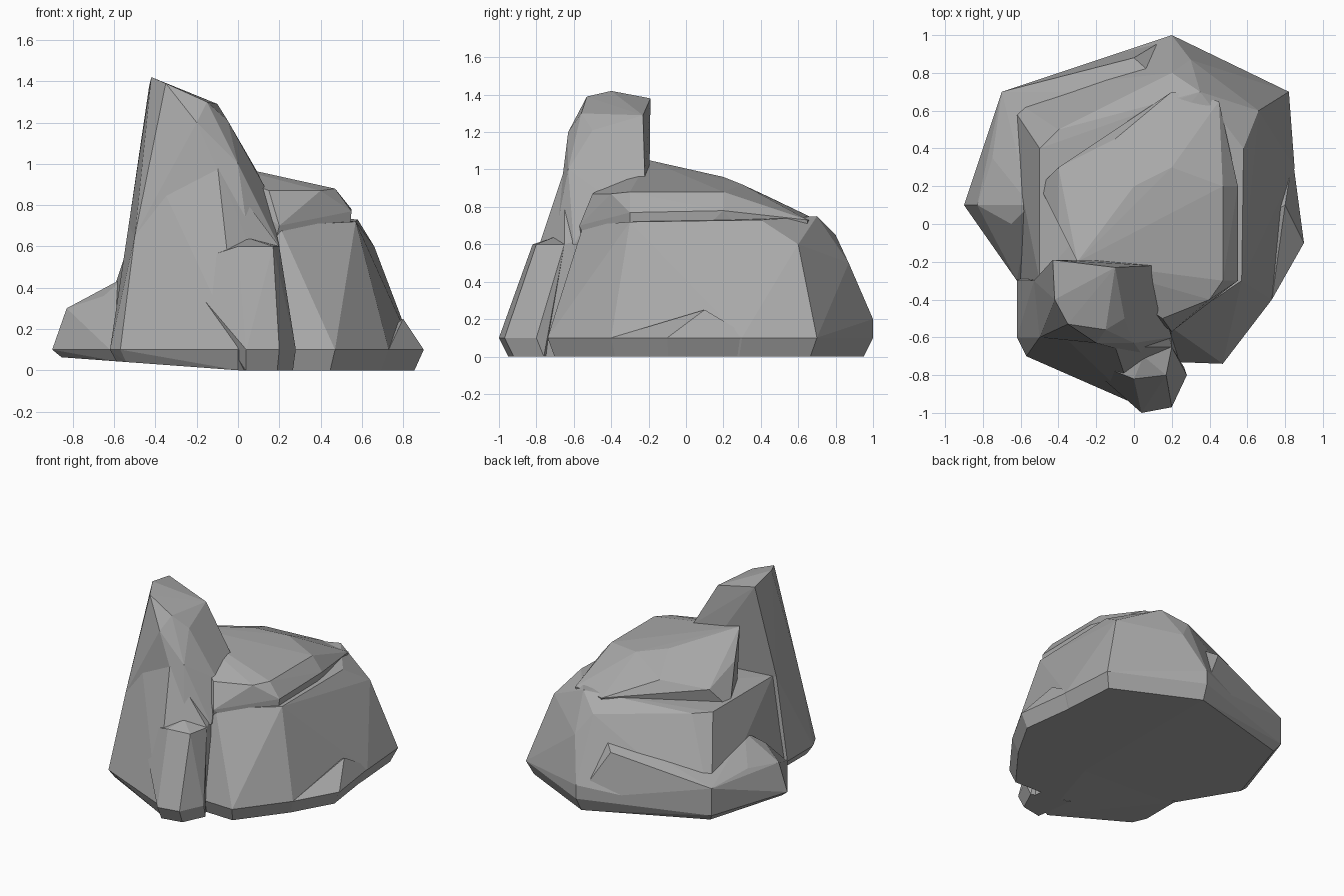
import bpy
import bmesh

if "Cube" in bpy.data.objects:
    bpy.data.objects.remove(bpy.data.objects["Cube"], do_unlink=True)

GREY = (.4, .4, .4, 1)
RIM_HEIGHT = .1
FOOT_INSET = .95
FOOT_TILT = .07

stone = bpy.data.materials.new("grey_stone")
stone.use_nodes = True
stone.diffuse_color = GREY
shader = stone.node_tree.nodes["Principled BSDF"]
shader.inputs["Base Color"].default_value = GREY


def boulder(name, outline, corners):
    """Make a faceted chunk: an undercut ground outline rising to its corners."""
    bm = bmesh.new()
    for x, y in outline:
        lift = max(0, -x * FOOT_TILT)
        bm.verts.new((x, y, RIM_HEIGHT))
        bm.verts.new((x * FOOT_INSET, y * FOOT_INSET, lift))
    for corner in corners:
        bm.verts.new(corner)
    hull = bmesh.ops.convex_hull(bm, input=bm.verts[:])
    spare = {item for item in hull["geom_interior"] + hull["geom_unused"]
             if isinstance(item, bmesh.types.BMVert)}
    bmesh.ops.delete(bm, geom=list(spare), context="VERTS")
    bmesh.ops.recalc_face_normals(bm, faces=bm.faces[:])
    mesh = bpy.data.meshes.new(name)
    bm.to_mesh(mesh)
    bm.free()
    mesh.materials.append(stone)
    chunk = bpy.data.objects.new(name, mesh)
    bpy.context.collection.objects.link(chunk)
    return chunk


def merge(target, chunk):
    """Fuse a chunk into the target and remove the separate copy."""
    modifier = target.modifiers.new("merge", "BOOLEAN")
    modifier.operation = "UNION"
    modifier.solver = "EXACT"
    modifier.object = chunk
    bpy.context.view_layer.objects.active = target
    bpy.ops.object.modifier_apply(modifier=modifier.name)
    bpy.data.objects.remove(chunk, do_unlink=True)


# Broad main mass, from the foot up to the shoulders
rock = boulder(
    "rock",
    outline=[(.2, 1), (.4, .9), (.65, .75), (.82, .7), (.85, .3),
             (.73, -.4), (.47, -.74), (.2, -.73), (-.6, -.3), (-.7, .7)],
    corners=[(.2, 1, .2), (.3, .87, .5), (.2, .8, .65),
             (.35, .7, .75), (.66, .6, .6), (.58, .4, .73), (.57, -.3, .72),
             (.2, -.55, .7), (-.5, .4, .7), (-.4, .5, .7), (-.5, -.3, .7)])

# Raised crown behind the pinnacle, sunk deep into the main mass
crown = boulder(
    "crown",
    outline=[],
    corners=[(-.4, 0, .9), (-.4, .3, .8), (-.1, .45, .85), (.2, .3, .92),
             (0, .2, .96), (-.3, -.2, 1.05), (.1, -.2, .95), (.47, .2, .88),
             (.47, -.3, .88), (.4, -.4, .87), (.15, -.5, .87), (.55, -.3, .77),
             (.2, -.57, .7), (.2, .7, .73), (.45, .65, .73), (.55, .2, .78),
             (-.5, .2, .65), (.5, -.3, .3), (.1, -.5, .3), (.4, .6, .3),
             (-.4, 0, .3)])

# Tall pinnacle with a steep back and a slanted top
pinnacle = boulder(
    "pinnacle",
    outline=[],
    corners=[(-.43, -.19, 1.38), (-.42, -.4, 1.42), (-.35, -.53, 1.39),
             (-.15, -.56, 1.3), (-.1, -.23, 1.29), (-.05, -.5, 1.21),
             (.1, -.22, .95), (.14, -.45, .87), (0, -.63, 1), (-.2, -.63, 1.2),
             (-.46, -.42, 1.1), (-.42, -.55, 1), (-.53, -.3, .7),
             (-.5, -.6, .65), (.05, -.7, .64), (.2, -.6, .6), (.1, -.2, .6)])

# Splayed foot below the pinnacle
foot = boulder(
    "foot",
    outline=[(-.57, -.7), (-.62, -.6), (-.62, -.3), (0, -.95),
             (.25, -.82), (.2, -.3)],
    corners=[(-.5, -.6, .65), (-.53, -.3, .7), (-.42, -.55, 1), (-.1, -.65, 1),
             (.05, -.7, .64), (.2, -.65, .6), (.1, -.3, .7)])

# Narrow buttress at the front
buttress = boulder(
    "buttress",
    outline=[(.04, -1), (.2, -.97), (.28, -.8), (0, -.7)],
    corners=[(0, -.82, .6), (.17, -.8, .6), (.05, -.7, .64), (.2, -.65, .6),
             (-.3, -.7, .5)])

# Low ledge along the right flank, running round to the back
ledge = boulder(
    "ledge",
    outline=[(-.9, .1), (-.8, .3), (-.7, .7), (-.7, -.15), (-.62, -.3),
             (.2, 1)],
    corners=[(-.83, .1, .3), (-.65, 0, .36), (-.55, .1, .45), (-.7, .7, .3),
             (-.75, .35, .33), (0, .88, .45), (.2, .7, .55)])

# Pointed spur on the left flank
spur = boulder(
    "spur",
    outline=[(.9, -.1), (.84, -.2), (.73, -.4), (.84, .35), (.6, 0)],
    corners=[(.8, .1, .25)])

for chunk in (crown, foot, pinnacle, buttress, ledge, spur):
    merge(rock, chunk)
